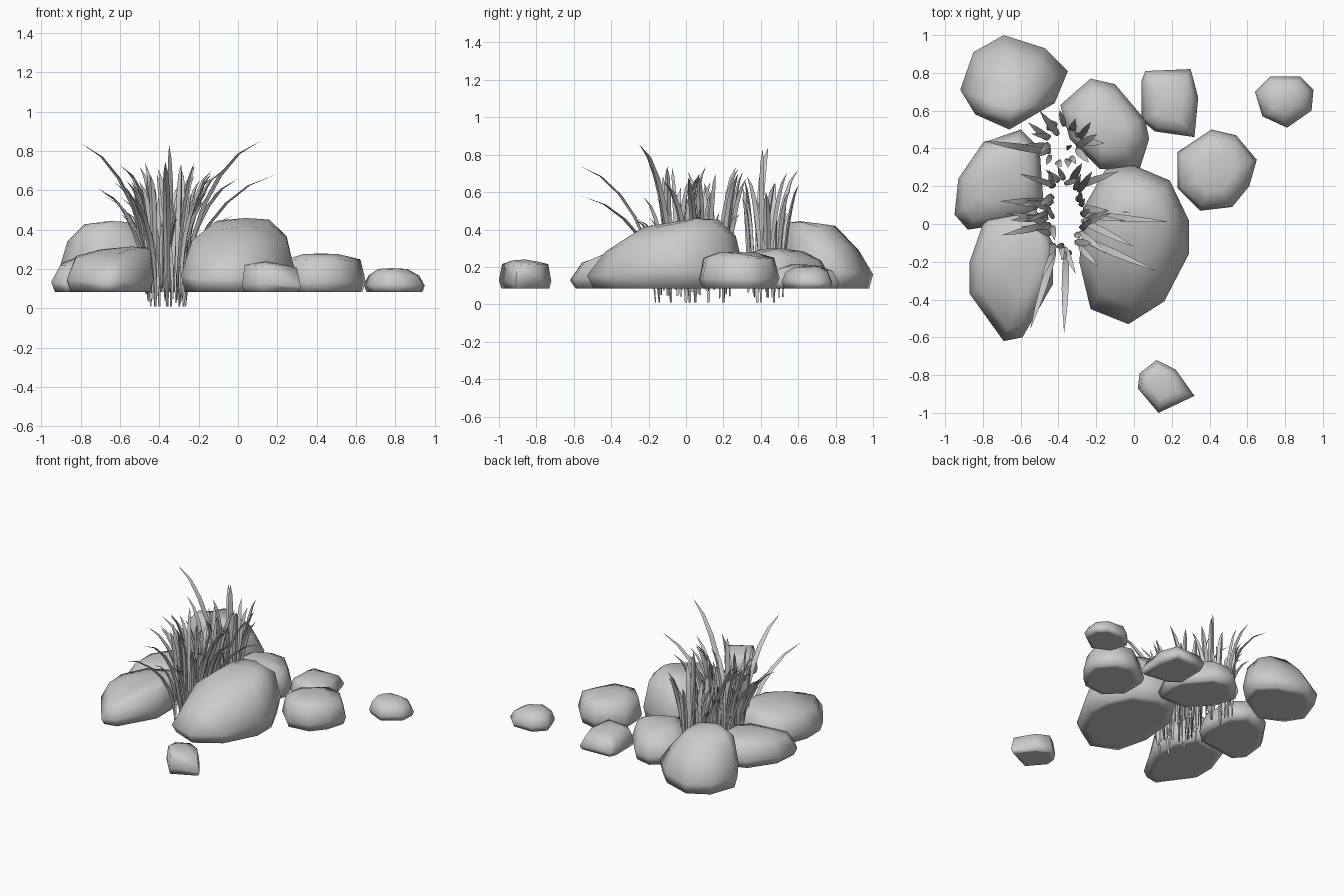
import bpy, bmesh, math, random
from mathutils import Vector

random.seed(11)
cube = bpy.data.objects.get("Cube")
if cube:
    bpy.data.objects.remove(cube, do_unlink=True)

grey = bpy.data.materials.new("stone grey")
grey.use_nodes = True
colour = (0.6, 0.6, 0.6, 1)
grey.diffuse_color = colour
grey.node_tree.nodes["Principled BSDF"].inputs["Base Color"].default_value = colour

GROUND = 0.085


def finish(name, bm, angle):
    """Turn a bmesh into a named, shaded object."""
    bmesh.ops.recalc_face_normals(bm, faces=bm.faces)
    mesh = bpy.data.meshes.new(name)
    bm.to_mesh(mesh)
    bm.free()
    mesh.materials.append(grey)
    obj = bpy.data.objects.new(name, mesh)
    bpy.context.collection.objects.link(obj)
    bpy.ops.object.select_all(action="DESELECT")
    obj.select_set(True)
    bpy.context.view_layer.objects.active = obj
    bpy.ops.object.shade_smooth_by_angle(angle=math.radians(angle))


def skin(bm, rings):
    """Join neighbouring rings of vertices with quads."""
    for low, high in zip(rings, rings[1:]):
        for i in range(len(low)):
            j = (i + 1) % len(low)
            bm.faces.new((low[i], low[j], high[j], high[i]))


def rock(name, outline, peak, shoulder=0.72, full=0.83, slant=0.3):
    """Boulder with a flat base; sides farther from the peak slope lower."""
    bm = bmesh.new()
    top = Vector(peak)
    height = top.z - GROUND
    points = [Vector((x, y, 0)) for x, y in outline]
    centre = sum(points, Vector()) / len(points)
    summit = Vector((top.x, top.y, 0))
    reach = [(p - summit).length for p in points]
    mean = sum(reach) / len(reach)
    rings = []
    for size, level, slope in ((0.75, 0, 0), (0.92, 0, 0), (1, 0.26, 0.12),
                               (full, shoulder, slant), (0.48, 0.95, slant * 0.5)):
        ring = []
        for p, r in zip(points, reach):
            pivot = centre if level < 0.3 else summit
            v = pivot.lerp(p, size)
            far = max(-0.6, min(0.8, r / mean - 1))
            rough = random.uniform(-0.05, 0.05) if level else 0
            v.z = GROUND + height * min(0.98, level - slope * far + rough)
            ring.append(bm.verts.new(v))
        rings.append(ring)
    skin(bm, rings)
    bm.faces.new(rings[0])
    apex = bm.verts.new(top)
    crown = rings[-1]
    for i, v in enumerate(crown):
        bm.faces.new((v, crown[(i + 1) % len(crown)], apex))
    finish(name, bm, 80)


def blade(bm, root, tip, width, power=2.0, steps=6):
    """Three-sided leaf, narrow at the root, that rises and arches to its tip."""
    root, tip = Vector(root), Vector(tip)
    out = Vector((tip.x - root.x, tip.y - root.y, 0)).normalized()
    side = Vector((-out.y, out.x, 0))
    rings = []
    for i in range(steps):
        t = i / steps
        c = root.lerp(tip, t ** power)
        c.z = root.z + (tip.z - root.z) * (1 - (1 - t) ** 1.4)
        w = width * (0.3 + 1.5 * t) * (1 - t ** 2.5)
        rings.append([bm.verts.new(c + side * w), bm.verts.new(c - side * w),
                      bm.verts.new(c + out * w * 0.9)])
    skin(bm, rings)
    bm.faces.new(rings[0])
    end = bm.verts.new(tip)
    last = rings[-1]
    for i in range(3):
        bm.faces.new((last[i], last[(i + 1) % 3], end))


def tuft(name, centre, radii, count, lean, tall):
    """Ring of random leaves that lean away from the middle, mostly sideways."""
    bm = bmesh.new()
    for i in range(count):
        a = math.tau * (i + random.uniform(-0.4, 0.4)) / count
        a -= 0.3 * math.sin(2 * a)
        d = Vector((math.cos(a), math.sin(a), 0))
        k = random.uniform(0.8, 1.1)
        root = Vector((centre[0] + d.x * radii[0] * k, centre[1] + d.y * radii[1] * k,
                       random.uniform(0.03, 0.12)))
        tip = root + Vector((d.x, d.y * 0.6, 0)) * random.uniform(*lean)
        tip += Vector((-d.y, d.x, 0)) * random.uniform(-0.09, 0.09)
        tip.z = random.uniform(*tall)
        blade(bm, root, tip, random.uniform(0.014, 0.023), random.uniform(1.5, 2.8))
    finish(name, bm, 50)


# Large boulders around the grass
rock("back_right_boulder", [(-.69, 1), (-.47, .93), (-.35, .81), (-.42, .64), (-.66, .5),
     (-.84, .58), (-.92, .71), (-.85, .91)], (-.65, .61, .445), 0.7, 0.8, 0.38)
rock("side_boulder", [(-.6, .5), (-.5, .4), (-.48, .13), (-.55, .02), (-.88, -.03),
     (-.95, .05), (-.93, .24), (-.8, .43)], (-.68, .25, .27), 0.76)
rock("front_right_boulder", [(-.79, .03), (-.52, .08), (-.43, -.1), (-.43, -.32),
     (-.59, -.6), (-.69, -.62), (-.87, -.37), (-.87, -.2)], (-.54, -.16, .315), 0.78, 0.86)
rock("main_boulder", [(0, .31), (.19, .23), (.29, .02), (.29, -.16), (.16, -.41), (-.03, -.53),
     (-.23, -.45), (-.29, -.2), (-.26, .1), (-.15, .29)], (.04, .05, .46), 0.68)
rock("back_boulder", [(-.23, .77), (-.1, .74), (.06, .55), (.08, .45), (.03, .29),
     (-.18, .29), (-.34, .45), (-.39, .63)], (-.15, .5, .3), 0.76)

# Smaller stones
rock("back_stone", [(.06, .81), (.3, .82), (.34, .67), (.32, .46), (.11, .49),
     (.04, .55), (.04, .76)], (.18, .62, .215), 0.76)
rock("left_stone", [(.41, .5), (.54, .47), (.65, .34), (.61, .2), (.52, .09), (.35, .07),
     (.23, .19), (.23, .38)], (.42, .26, .28), 0.82, 0.88, 0.2)
rock("far_left_stone", [(.72, .78), (.88, .78), (.95, .71), (.94, .6), (.81, .51),
     (.68, .57), (.64, .7)], (.78, .65, .205), 0.72)
rock("front_stone", [(.12, -.72), (.22, -.77), (.32, -.91), (.13, -1), (.02, -.87),
     (.03, -.79)], (.14, -.86, .24), 0.84, 0.88, 0.2)

# Grass tufts
tuft("front_grass", (-.36, .04), (.1, .19), 36, (.03, .24), (.42, .74))
tuft("inner_grass", (-.36, .04), (.08, .17), 8, (.01, .05), (.5, .76))
tuft("back_grass", (-.38, .43), (.08, .1), 18, (.02, .15), (.45, .76))

# Long arching leaves
bm = bmesh.new()
for root, tip in (((-.44, .38), (-.8, .44, .84)), ((-.27, -.08), (.12, -.25, .855)),
                  ((-.27, .05), (.19, .01, .68)), ((-.36, -.16), (-.37, -.58, .745)),
                  ((-.42, -.14), (-.55, -.56, .58)), ((-.28, .02), (0, -.12, .66)),
                  ((-.44, .12), (-.71, .12, .61)), ((-.44, 0), (-.7, -.06, .6)),
                  ((-.3, .2), (-.08, .28, .7)), ((-.4, .47), (-.5, .6, .72)),
                  ((-.34, .4), (-.35, .41, .83))):
    blade(bm, (*root, 0.01), tip, 0.022)
finish("long_grass", bm, 50)
